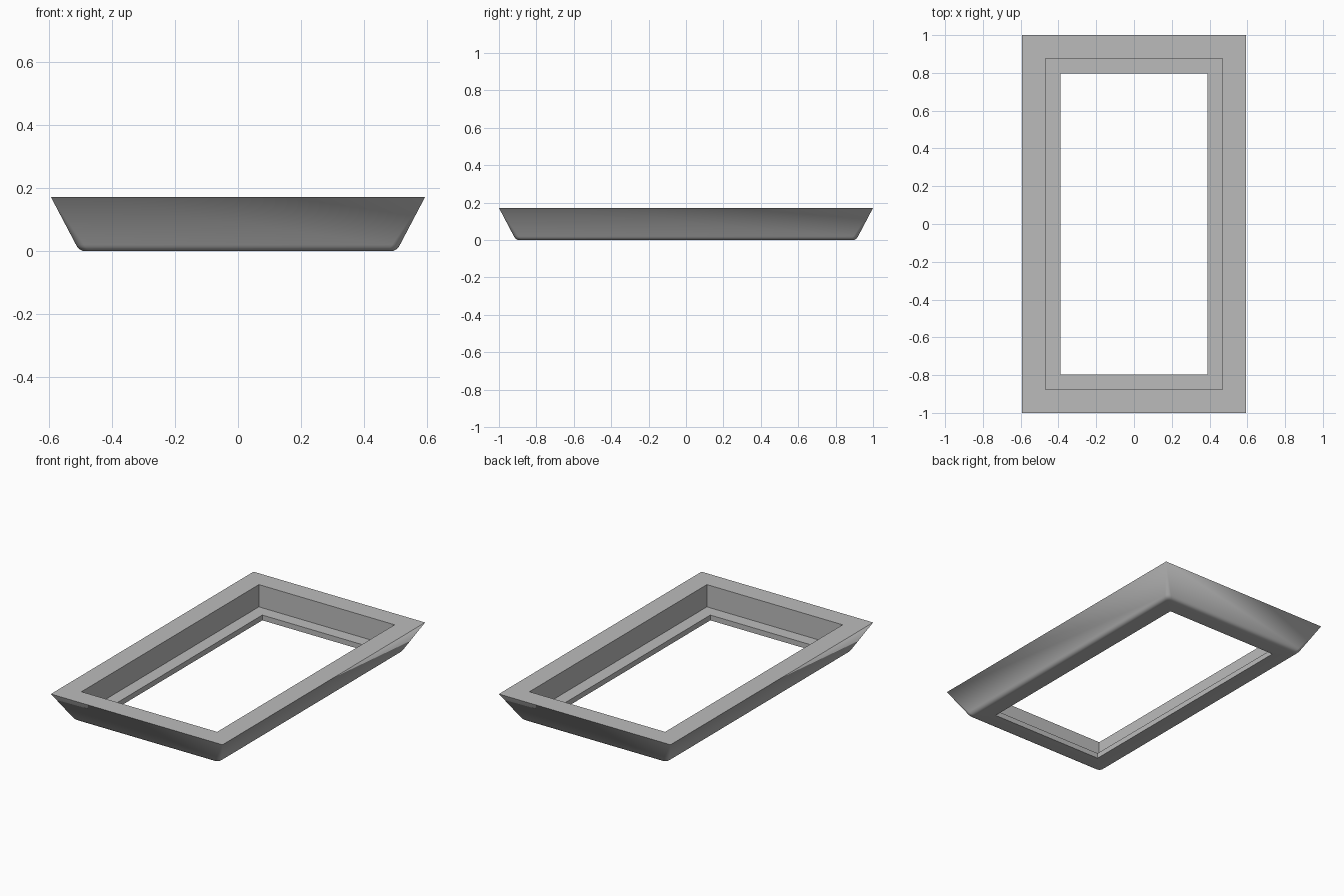
import bpy, bmesh, math

if "Cube" in bpy.data.objects:
    bpy.data.objects.remove(bpy.data.objects["Cube"])

HX, HY, TOP = 0.593, 1.0, 0.172   # outer half sizes and height
SEG = 5                           # segments per rounded corner

grey = bpy.data.materials.new("mid grey")
grey.diffuse_color = (0.5, 0.5, 0.5, 1)
grey.use_nodes = True
grey.node_tree.nodes["Principled BSDF"].inputs["Base Color"].default_value = grey.diffuse_color


def ring(bm, inset, z, r):
    """Rectangle loop inset from the outer rim, with corner radius r."""
    x, y = HX - inset - r, HY - inset - r
    verts = []
    for i, (sx, sy) in enumerate([(1, 1), (-1, 1), (-1, -1), (1, -1)]):
        for k in range(SEG + 1):
            a = math.pi / 2 * (i + k / SEG)
            verts.append(bm.verts.new((sx * x + r * math.cos(a),
                                       sy * y + r * math.sin(a), z)))
    return verts


# Cross-section as (inset, height, corner radius): outer slope first
profile = [(0, TOP, 0), (0.08, 0.02, 0.025)]
# Rounded lower edge
for k in range(1, 6):
    t = k / 5
    profile.append((0.08 * (1 - t) ** 2 + 0.18 * t * (1 - t) + 0.11 * t * t,
                    0.02 * (1 - t) ** 2, 0.025))
# Underside, lip, ledge and inner wall
profile += [(0.203, 0, 0), (0.203, 0.033, 0), (0.124, 0.033, 0), (0.124, TOP, 0)]

bm = bmesh.new()
rings = [ring(bm, *p) for p in profile]
for a, b in zip(rings, rings[1:] + rings[:1]):
    n = len(a)
    for i in range(n):
        j = (i + 1) % n
        bm.faces.new((a[i], a[j], b[j], b[i]))
bmesh.ops.remove_doubles(bm, verts=bm.verts, dist=1e-5)
bmesh.ops.recalc_face_normals(bm, faces=bm.faces)

mesh = bpy.data.meshes.new("frame")
bm.to_mesh(mesh)
bm.free()
mesh.materials.append(grey)
frame = bpy.data.objects.new("frame", mesh)
bpy.context.collection.objects.link(frame)
bpy.context.view_layer.objects.active = frame
frame.select_set(True)
bpy.ops.object.shade_smooth_by_angle(angle=math.radians(30))
